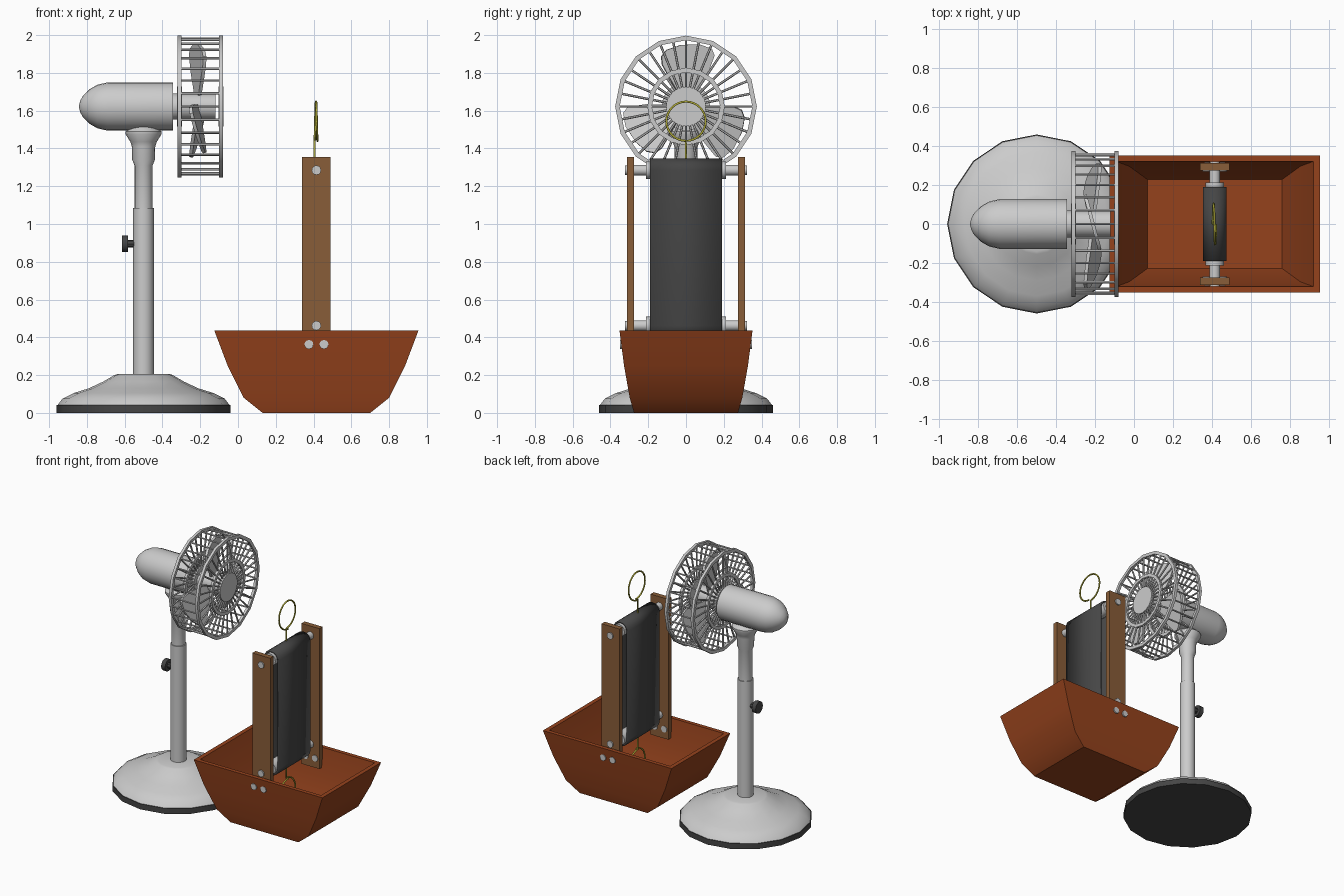
import bpy, bmesh, math
from mathutils import Vector, Matrix

if "Cube" in bpy.data.objects:
    bpy.data.objects.remove(bpy.data.objects["Cube"])

def mat(name, col):
    m = bpy.data.materials.new(name)
    m.diffuse_color = (*col, 1)
    m.use_nodes = True
    m.node_tree.nodes["Principled BSDF"].inputs["Base Color"].default_value = m.diffuse_color
    return m

RUST = mat("rust_paint", (0.30, 0.055, 0.012))
WOOD = mat("brown_wood", (0.25, 0.11, 0.04))
DARK = mat("dark_rubber", (0.06, 0.06, 0.06))
YELLOW = mat("yellow_wire", (0.45, 0.42, 0.04))

def finish(bm, name, m=None, angle=35):
    bmesh.ops.remove_doubles(bm, verts=bm.verts, dist=1e-5)
    bmesh.ops.recalc_face_normals(bm, faces=bm.faces)
    me = bpy.data.meshes.new(name)
    bm.to_mesh(me)
    bm.free()
    ob = bpy.data.objects.new(name, me)
    bpy.context.collection.objects.link(ob)
    if m:
        me.materials.append(m)
    bpy.ops.object.select_all(action='DESELECT')
    ob.select_set(True)
    bpy.context.view_layer.objects.active = ob
    if angle:
        bpy.ops.object.shade_smooth_by_angle(angle=math.radians(angle))
    return ob

def lathe(name, prof, loc, axis='z', n=16, m=None, closed=False, angle=35):
    """Revolve (along, radius) points about an axis through loc."""
    bm = bmesh.new()
    rows = []
    for a, r in prof:
        row = []
        for i in range(n):
            t = 2 * math.pi * i / n
            c, s = r * math.cos(t), r * math.sin(t)
            p = {'z': (c, s, a), 'x': (a, s, c), 'y': (s, a, c)}[axis]
            row.append(bm.verts.new(Vector(p) + Vector(loc)))
        rows.append(row)
    pairs = list(zip(rows, rows[1:])) + ([(rows[-1], rows[0])] if closed else [])
    for A, B in pairs:
        for i in range(n):
            j = (i + 1) % n
            bm.faces.new((A[i], A[j], B[j], B[i]))
    bmesh.ops.dissolve_degenerate(bm, dist=1e-6, edges=bm.edges)
    return finish(bm, name, m, angle)

def cyl(name, a, b, r, loc, axis, n=16, m=None):
    return lathe(name, [(a, 0), (a, r), (b, r), (b, 0)], loc, axis, n, m)

def bars(name, segs, r):
    bm = bmesh.new()
    for p, q in segs:
        p, q = Vector(p), Vector(q)
        M = Matrix.Translation((p + q) / 2) @ (q - p).to_track_quat('Z', 'Y').to_matrix().to_4x4()
        bmesh.ops.create_cone(bm, cap_ends=True, segments=6, radius1=r, radius2=r,
                              depth=(q - p).length, matrix=M)
    return finish(bm, name)

def box(name, lo, hi, m):
    bm = bmesh.new()
    lo, hi = Vector(lo), Vector(hi)
    bmesh.ops.create_cube(bm, size=1, matrix=Matrix.Translation((lo + hi) / 2) @ Matrix.Diagonal((*(hi - lo), 1)))
    return finish(bm, name, m, 0)

# ---- fan stand ----
S = (-0.5, 0, 0)
lathe("base_foot", [(0, 0), (0, .46), (.042, .46), (.042, 0)], S, m=DARK)
lathe("base_cover", [(.04, 0), (.042, .455), (.075, .43), (.105, .37), (.13, .29),
                     (.165, .215), (.2, .155), (.205, .14), (.205, 0)], S)
cyl("lower_pole", .19, 1.085, .055, S, 'z')
lathe("upper_pole", [(1.07, .048), (1.31, .048), (1.34, .06), (1.41, .062), (1.435, .07),
                     (1.475, .095), (1.49, .095), (1.53, .05), (1.53, 0)], S)
cyl("height_knob", -.615, -.582, .044, (0, 0, .895), 'x', 12, DARK)
cyl("knob_shaft", -.59, -.54, .02, (0, 0, .895), 'x', 8, DARK)

# ---- motor and hub ----
H = (0, 0, 1.622)
lathe("motor_housing", [(-.843, 0), (-.836, .03), (-.82, .058), (-.785, .092), (-.745, .115),
                        (-.69, .128), (-.345, .128), (-.345, 0)], H, 'x', 24)
cyl("motor_shaft", -.35, -.12, .07, H, 'x')

# ---- cage: rims, inner rings, hub plates, spokes and crossbars ----
segs = []
N = 32
for side, x in (("back", -.31), ("front", -.09)):
    for part, r in (("rim", .375), ("inner_ring", .205)):
        lathe(f"{side}_cage_{part}", [(x - .01, r), (x + .01, r), (x + .01, r - .024), (x - .01, r - .024)],
              H, 'x', 16, closed=True)
    cyl(f"{side}_cage_plate", x - .013, x + .013, .105, H, 'x')
for i in range(N):
    t = 2 * math.pi * i / N
    d = Vector((0, math.sin(t), math.cos(t)))
    at = lambda x, r: Vector((x, 0, 1.622)) + d * r
    for x in (-.31, -.09):
        segs.append((at(x, .095), at(x, .36)))
    segs.append((at(-.31, .36), at(-.09, .36)))
bars("cage_wires", segs, .0065)

# ---- three pitched blades ----
outline = [(-.03, .05), (-.09, .15), (-.13, .22), (-.135, .265), (-.105, .3), (-.03, .325),
           (.07, .33), (.14, .305), (.155, .27), (.12, .18), (.04, .05)]
for k in range(3):
    bm = bmesh.new()
    lo = [bm.verts.new((-.01, u, v)) for u, v in outline]
    f = bm.faces.new(lo)
    ext = bmesh.ops.extrude_face_region(bm, geom=[f])
    bmesh.ops.translate(bm, vec=(.018, 0, 0), verts=[g for g in ext['geom'] if isinstance(g, bmesh.types.BMVert)])
    M = (Matrix.Translation((-.21, 0, 1.622)) @ Matrix.Rotation(k * 2 * math.pi / 3, 4, 'X')
         @ Matrix.Rotation(math.radians(15), 4, 'Z'))
    bmesh.ops.transform(bm, matrix=M, verts=bm.verts)
    finish(bm, f"fan_blade_{k + 1}")

# ---- open tub: outer loops upward, inner loops downward ----
CX = .415
bm = bmesh.new()
loops = []
for z, hx, hy in [(0, .285, .275), (.08, .385, .298), (.25, .47, .328), (.435, .54, .352),
                  (.435, .508, .322), (.25, .44, .297), (.08, .345, .228)]:
    loops.append([bm.verts.new((CX + sx * hx, sy * hy, z)) for sx, sy in ((-1, -1), (1, -1), (1, 1), (-1, 1))])
for A, B in zip(loops, loops[1:]):
    for i in range(4):
        j = (i + 1) % 4
        bm.faces.new((A[i], A[j], B[j], B[i]))
bm.faces.new(loops[0])
bm.faces.new(loops[-1])
finish(bm, "tub", RUST, 30)

# ---- posts and bolts on both sides ----
ZT, ZB = 1.285, .462
for side, s in (("front", -1), ("back", 1)):
    ys = sorted((s * .275, s * .313))
    box(f"{side}_post", (.34, ys[0], .29), (.49, ys[1], 1.355), WOOD)
    for nm, z in (("top", ZT), ("bottom", ZB)):
        cyl(f"{side}_{nm}_axle_bolt", *sorted((s * .30, s * .322)), .025, (CX, 0, z), 'y', 12)
    for i, dx in enumerate((-.04, .04)):
        cyl(f"{side}_tub_bolt_{i + 1}", *sorted((s * .27, s * .35)), .024, (CX + dx, 0, .362), 'y', 12)

# ---- rollers and belt ----
for nm, z in (("top", ZT), ("bottom", ZB)):
    half = [(.28, 0), (.28, .028), (.212, .028), (.212, .047)]
    lathe(f"{nm}_roller", [(-a, r) for a, r in half] + half[::-1], (CX, 0, z), 'y')
bm = bmesh.new()
path = []
for zc, off in ((ZT, 0), (ZB, math.pi)):
    path += [(CX + .061 * math.cos(off + math.pi * i / 8), zc + .061 * math.sin(off + math.pi * i / 8)) for i in range(9)]
A, B = [[bm.verts.new((x, y, z)) for x, z in path] for y in (-.19, .19)]
for i in range(len(path)):
    j = (i + 1) % len(path)
    bm.faces.new((A[i], A[j], B[j], B[i]))
belt = finish(bm, "belt", DARK)
sol = belt.modifiers.new("thickness", 'SOLIDIFY')
sol.thickness = .013
sol.offset = -1

# ---- wire loops above and below the belt ----
for nm, z0, s in (("upper", 1.34, 1), ("lower", .405, -1)):
    pts = [(CX - .01, 0, z0), (CX - .01, 0, z0 + s * .1)]
    for i in range(1, 33):
        t = 2 * math.pi * i / 32
        pts.append((CX - .01 + .016 * i / 32, .104 * math.sin(t), z0 + s * (.204 - .104 * math.cos(t))))
    cu = bpy.data.curves.new(f"{nm}_wire_loop", 'CURVE')
    cu.dimensions = '3D'
    cu.bevel_depth = .006
    cu.bevel_resolution = 1
    cu.use_fill_caps = True
    sp = cu.splines.new('POLY')
    sp.points.add(len(pts) - 1)
    for p, c in zip(sp.points, pts):
        p.co = (*c, 1)
    cu.materials.append(YELLOW)
    ob = bpy.data.objects.new(f"{nm}_wire_loop", cu)
    bpy.context.collection.objects.link(ob)
    bpy.ops.object.select_all(action='DESELECT')
    ob.select_set(True)
    bpy.context.view_layer.objects.active = ob
    bpy.ops.object.convert(target='MESH')
